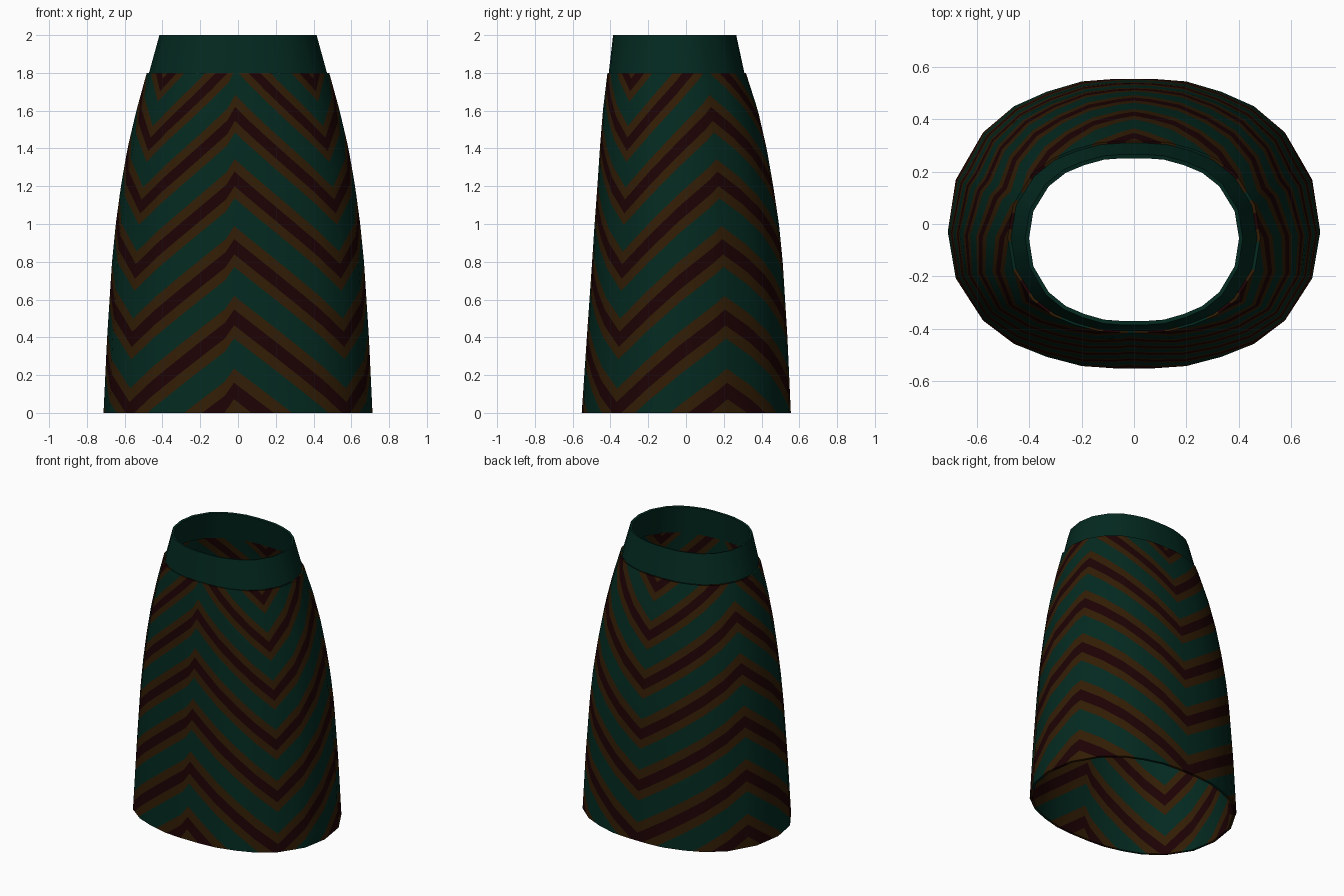
import bpy, bmesh, math

cube = bpy.data.objects.get("Cube")
if cube:
    bpy.data.objects.remove(cube, do_unlink=True)


def material(name, rgb):
    """Matt cloth without highlights."""
    m = bpy.data.materials.new(name)
    m.use_nodes = True
    m.diffuse_color = (*rgb, 1)
    m.roughness = 1
    m.specular_intensity = 0
    bsdf = m.node_tree.nodes["Principled BSDF"]
    bsdf.inputs["Base Color"].default_value = (*rgb, 1)
    bsdf.inputs["Roughness"].default_value = 1
    bsdf.inputs["Specular IOR Level"].default_value = 0
    return m


GREEN = material("dark green", (0.001, 0.022, 0.014))
MAROON = material("dark maroon", (0.012, 0.0006, 0.0012))
BROWN = material("dark brown", (0.031, 0.012, 0.0015))

# Half cross-section from front centre to back centre (unit width, unit depth)
FRONT = [(.1, 1), (.28, .983), (.47, .915), (.645, .82), (.81, .65), (.957, .34)]
PEAK, SEAM = (-.03, 1), (.915, -.43)
BACK = [(x, -y) for x, y in reversed(FRONT)]
HALF = [PEAK] + FRONT + [(1, 0), BACK[0], SEAM] + BACK[1:] + [(0, -1)]
KEYS = [0, 5, 9, len(HALF) - 1]      # chevron peak, valley, peak, valley
DROP = 0.49

# Height, half width, front y, back y
SKIRT = [(0, .712, -.552, .555), (.4, .693, -.525, .537), (.8, .667, -.497, .512),
         (1.0, .647, -.484, .492), (1.2, .62, -.469, .462), (1.4, .585, -.456, .427),
         (1.6, .538, -.44, .381), (1.8, .483, -.416, .317)]
BAND = [(1.8, .471, -.409, .309), (2.0, .416, -.386, .266)]


def section(profile, z):
    """Linear lookup of the profile, continued past both ends."""
    i = 0
    while i < len(profile) - 2 and z > profile[i + 1][0]:
        i += 1
    p, q = profile[i], profile[i + 1]
    t = (z - p[0]) / (q[0] - p[0])
    return [a + (b - a) * t for a, b in zip(p[1:], q[1:])]


def point(profile, nx, ny, z):
    width, front, back = section(profile, z)
    mid = -0.03 - 0.0125 * z
    return (nx * width, mid + ny * (front - mid if ny > 0 else mid - back), z)


def chevron_heights():
    """Height offset of each half-section column along the zigzag."""
    arc = [0]
    for (ax, ay), (bx, by) in zip(HALF, HALF[1:]):
        arc.append(arc[-1] + math.hypot((bx - ax) * .71, (by - ay) * .56))
    out = []
    for i, a in enumerate(arc):
        k = next(n for n in range(3) if i <= KEYS[n + 1])
        t = (a - arc[KEYS[k]]) / (arc[KEYS[k + 1]] - arc[KEYS[k]])
        out.append(-DROP * (t if k % 2 == 0 else 1 - t))
    return out


# Full ring: the right half and its mirror image
RIGHT = [(x, y, w) for (x, y), w in zip(HALF, chevron_heights())]
COLUMNS = RIGHT + [(-x, y, w) for x, y, w in reversed(RIGHT[1:-1])]


def tube(name, profile, rows, shear, mats, thickness, row_mats):
    bm = bmesh.new()
    rings = [[bm.verts.new(point(profile, x, y, z + shear * w)) for x, y, w in COLUMNS]
             for z in rows]
    n = len(COLUMNS)
    for r in range(len(rows) - 1):
        for c in range(n):
            d = (c + 1) % n
            f = bm.faces.new((rings[r][c], rings[r][d], rings[r + 1][d], rings[r + 1][c]))
            f.material_index = row_mats[r]
    # Trim level hems
    for z, up in ((profile[0][0], -1), (profile[-1][0], 1)):
        bmesh.ops.bisect_plane(bm, geom=bm.verts[:] + bm.edges[:] + bm.faces[:], dist=1e-5,
                               plane_co=(0, 0, z), plane_no=(0, 0, up), clear_outer=True)
    bmesh.ops.remove_doubles(bm, verts=bm.verts[:], dist=0.003)
    bmesh.ops.recalc_face_normals(bm, faces=bm.faces[:])
    mesh = bpy.data.meshes.new(name)
    bm.to_mesh(mesh)
    bm.free()
    obj = bpy.data.objects.new(name, mesh)
    bpy.context.collection.objects.link(obj)
    for m in mats:
        mesh.materials.append(m)
    bpy.ops.object.select_all(action='DESELECT')
    obj.select_set(True)
    bpy.context.view_layer.objects.active = obj
    # Cloth thickness, applied first so the hems shade as sharp edges
    solid = obj.modifiers.new("cloth thickness", 'SOLIDIFY')
    solid.thickness = thickness
    solid.offset = -1
    bpy.ops.object.modifier_apply(modifier=solid.name)
    bpy.ops.object.shade_smooth_by_angle(angle=math.radians(35))


# Stripe edges: each repeat runs brown, green, green, brown, maroon going upward
STRIPES = [(0, 2), (.19, 0), (.4, 0), (.6, 2), (.78, 1)]
rows, row_mats = [], []
for k in range(-2, 8):
    for part, mat in STRIPES:
        s = k + part
        rows.append(.16 + .395 * s - .0075 * s * s)
        row_mats.append(mat)

tube("skirt_body", SKIRT, rows, 1, [GREEN, MAROON, BROWN], 0.018, row_mats)
tube("waistband", BAND, [1.8, 2.0], 0, [GREEN], 0.015, [0])
